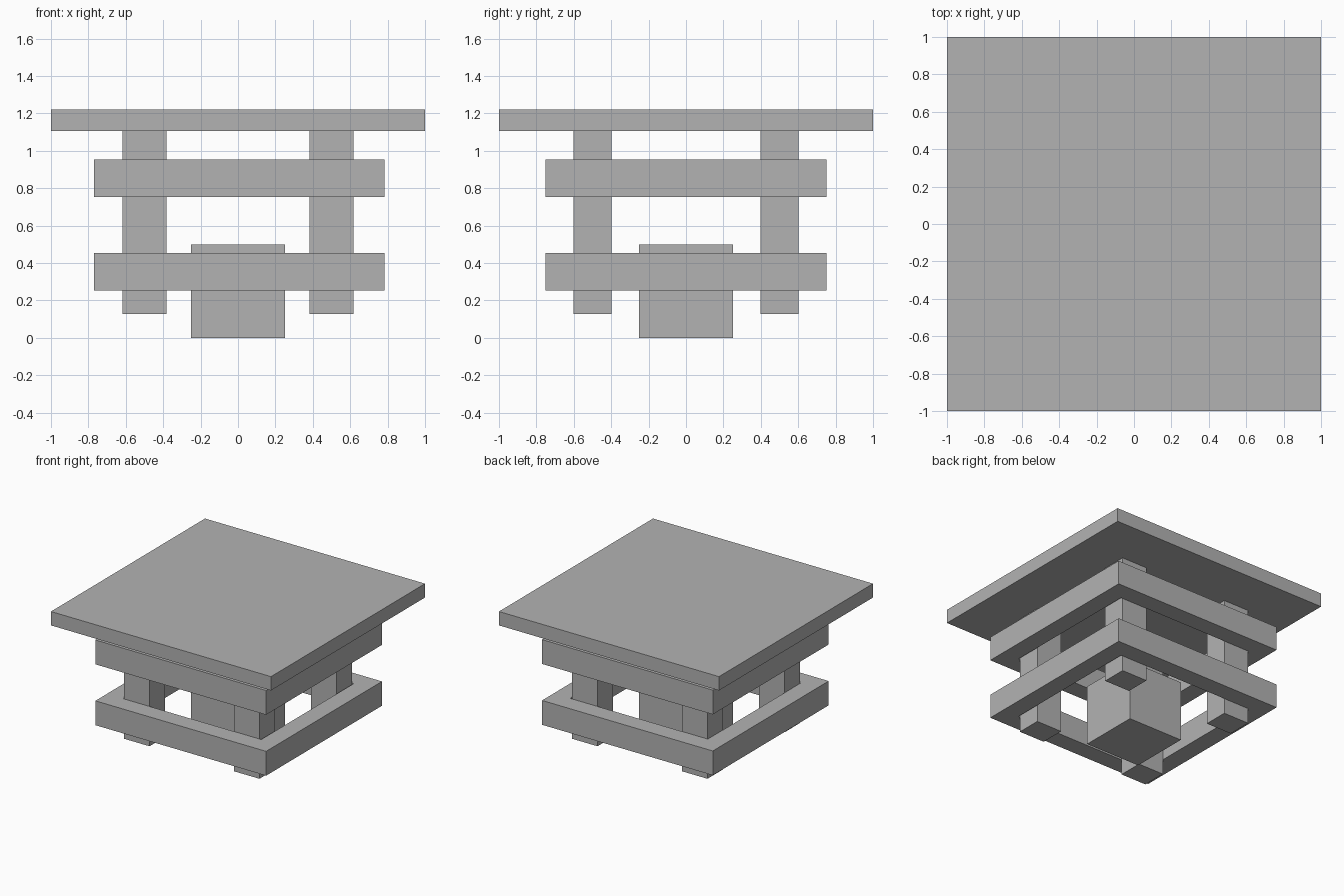
import bpy
import bmesh
from mathutils import Vector

if "Cube" in bpy.data.objects:
    bpy.data.objects.remove(bpy.data.objects["Cube"])

grey = bpy.data.materials.new("plain grey")
grey.diffuse_color = (0.45, 0.45, 0.45, 1)
grey.use_nodes = True
grey.node_tree.nodes["Principled BSDF"].inputs["Base Color"].default_value = grey.diffuse_color


def finish(name, bm):
    mesh = bpy.data.meshes.new(name)
    bmesh.ops.recalc_face_normals(bm, faces=bm.faces)
    bm.to_mesh(mesh)
    bm.free()
    mesh.materials.append(grey)
    obj = bpy.data.objects.new(name, mesh)
    bpy.context.collection.objects.link(obj)


def box(name, lo, hi):
    """Axis-aligned box between two corners."""
    lo, hi = Vector(lo), Vector(hi)
    bm = bmesh.new()
    bmesh.ops.create_cube(bm, size=1)
    for v in bm.verts:
        v.co = (lo + hi) / 2 + v.co * (hi - lo)
    finish(name, bm)


def frame(name, x0, x1, y0, y1, t, z0, z1):
    """Square ring of four joined rails."""
    bm = bmesh.new()
    outer = [(x0, y0), (x1, y0), (x1, y1), (x0, y1)]
    inner = [(x0 + t, y0 + t), (x1 - t, y0 + t), (x1 - t, y1 - t), (x0 + t, y1 - t)]
    ob, ot, ib, it = [[bm.verts.new((x, y, z)) for x, y in ring]
                      for ring in (outer, inner) for z in (z0, z1)]
    for i in range(4):
        j = (i + 1) % 4
        for a, b in ((ob, ot), (ot, it), (it, ib), (ib, ob)):
            bm.faces.new((a[i], a[j], b[j], b[i]))
    # Merge the mitred tops and bottoms into plain flat rings
    finish(name, bm)


# Table top
box("table_top", (-1, -1, 1.106), (1, 1, 1.22))

# Four legs, hanging clear of the ground
for sx, side in ((-1, "left"), (1, "right")):
    for sy, end in ((-1, "front"), (1, "back")):
        box(f"{end}_{side}_leg",
            (sx * 0.5 - 0.117, sy * 0.5 - 0.102, 0.126),
            (sx * 0.5 + 0.117, sy * 0.5 + 0.102, 1.106))

# Two rail frames around the legs
for name, z in (("lower_frame", 0.253), ("upper_frame", 0.753)):
    frame(name, -0.77, 0.782, -0.752, 0.752, 0.15, z, z + 0.2)

# Central foot block
box("centre_block", (-0.25, -0.25, 0), (0.25, 0.25, 0.5))
